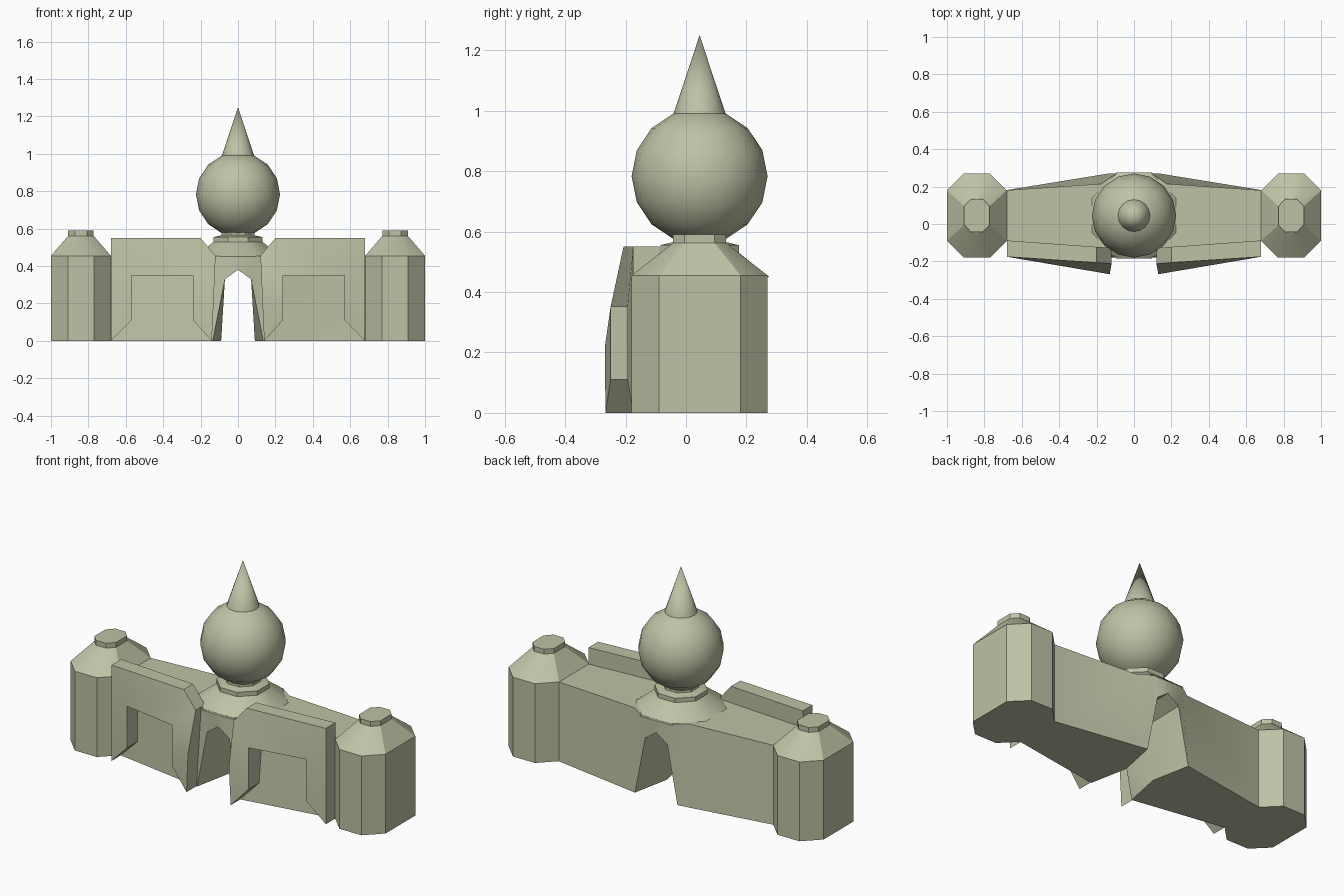
import bpy, bmesh, math
from mathutils import Matrix

cube = bpy.data.objects.get("Cube")
if cube:
    bpy.data.objects.remove(cube)

CY = 0.045   # depth centre of walls, towers and dome
EAVE = 0.455

stone = bpy.data.materials.new("pale_olive_stone")
stone.use_nodes = True
COLOR = (0.515, 0.54, 0.376, 1)
stone.diffuse_color = COLOR
stone.node_tree.nodes["Principled BSDF"].inputs["Base Color"].default_value = COLOR


def finish(name, bm, angle=30):
    bmesh.ops.recalc_face_normals(bm, faces=bm.faces)
    mesh = bpy.data.meshes.new(name)
    bm.to_mesh(mesh)
    bm.free()
    mesh.materials.append(stone)
    ob = bpy.data.objects.new(name, mesh)
    bpy.context.collection.objects.link(ob)
    bpy.ops.object.select_all(action='DESELECT')
    ob.select_set(True)
    bpy.context.view_layer.objects.active = ob
    bpy.ops.object.shade_smooth_by_angle(angle=math.radians(angle))
    return ob


def octagon(hx, hy, ix, iy):
    """Rectangle hx by hy with its corners cut back to ix, iy."""
    return [(hx, -iy), (hx, iy), (ix, hy), (-ix, hy),
            (-hx, iy), (-hx, -iy), (-ix, -hy), (ix, -hy)]


def loft(name, cx, levels):
    """Stack octagons, each level being (ring, height)."""
    bm = bmesh.new()
    rings = [[bm.verts.new((cx + x, CY + y, z)) for x, y in ring] for ring, z in levels]
    for a, b in zip(rings, rings[1:]):
        for i in range(8):
            j = (i + 1) % 8
            bm.faces.new((a[i], a[j], b[j], b[i]))
    bm.faces.new(rings[0])
    bm.faces.new(rings[-1])
    return finish(name, bm)


# Corner towers with hipped roofs and caps
body = octagon(0.16, 0.225, 0.07, 0.135)
cap = octagon(0.068, 0.088, 0.032, 0.05)
for side, name in ((1, "left_tower"), (-1, "right_tower")):
    loft(name, side * 0.84, [(body, 0), (body, EAVE), (cap, 0.562), (cap, 0.59)])

# Roof mound and neck beneath the dome
def regular(r):
    return octagon(r, r, r * 0.414, r * 0.414)

loft("dome_base", 0, [(regular(0.23), EAVE - 0.005), (regular(0.13), 0.53),
                      (regular(0.13), 0.555), (regular(0.088), 0.565),
                      (regular(0.088), 0.6)])

# Dome and spire
bm = bmesh.new()
bmesh.ops.create_uvsphere(bm, u_segments=16, v_segments=8, radius=0.225,
                          matrix=Matrix.Translation((0, CY, 0.783)))
finish("dome", bm)
bm = bmesh.new()
bmesh.ops.create_cone(bm, cap_ends=True, segments=16, radius1=0.086, radius2=0,
                      depth=0.26, matrix=Matrix.Translation((0, CY, 1.12)))
finish("spire", bm)

# Wall with an arched passage that narrows at mid depth
bm = bmesh.new()
for s in (1, -1):
    def point(x, y, z):
        return bm.verts.new((s * x, CY + y, z))
    ends = []
    for d in (-1, 1):
        ends.append(dict(
            out_low=point(0.69, d * 0.135, 0), out_top=point(0.69, d * 0.135, EAVE),
            shoulder=point(0.175, d * 0.17, EAVE), eave=point(0.095, d * 0.225, EAVE),
            mid_eave=point(0, d * 0.225, EAVE), crown=point(0, d * 0.225, 0.38),
            spring=point(0.07, d * 0.225, 0.33), foot=point(0.135, d * 0.225, 0)))
    for e in ends:
        for keys in (("out_low", "out_top", "shoulder", "foot"),
                     ("foot", "shoulder", "eave", "spring"),
                     ("spring", "eave", "mid_eave", "crown")):
            bm.faces.new([e[k] for k in keys])
    f, b = ends
    mid_foot, mid_spring = point(0.09, 0, 0), point(0.075, 0, 0.33)
    mid_crown = point(0, 0, 0.38)
    for e in ends:
        bm.faces.new((e["foot"], mid_foot, e["spring"]))
        bm.faces.new((mid_foot, mid_spring, e["spring"]))
        bm.faces.new((e["spring"], mid_spring, mid_crown, e["crown"]))
    bm.faces.new((f["out_low"], f["foot"], mid_foot, b["foot"], b["out_low"]))
    bm.faces.new((f["out_top"], f["shoulder"], b["shoulder"], b["out_top"]))
    bm.faces.new((f["shoulder"], f["eave"], b["eave"], b["shoulder"]))
    bm.faces.new((f["eave"], f["mid_eave"], b["mid_eave"], b["eave"]))
    bm.faces.new((f["out_low"], f["out_top"], b["out_top"], b["out_low"]))
bmesh.ops.remove_doubles(bm, verts=bm.verts, dist=0.0005)
finish("wall", bm)

# Front panels, each framing a niche that flares open at the ground
OUTLINE = [(0.14, 0), (0.13, 0.22), (0.12, EAVE), (0.2, 0.55), (0.68, 0.55),
           (0.68, 0), (0.57, 0.11), (0.57, 0.35), (0.24, 0.35), (0.24, 0.11)]
FACES = [(0, 9, 1), (1, 9, 8), (1, 8, 2), (2, 8, 3), (3, 8, 7, 4), (4, 7, 6, 5)]
for s, name in ((1, "left_front_panel"), (-1, "right_front_panel")):
    bm = bmesh.new()
    front, back = [], []
    for x, z in OUTLINE:
        t = (0.68 - x) / 0.56
        flare = 0.095 if z < 0.4 else 0.037
        front.append(bm.verts.new((s * x, -0.175 - flare * t, z)))
        back.append(bm.verts.new((s * x, -0.088 - 0.04 * t, z)))
    for loop in FACES:
        bm.faces.new([front[i] for i in loop])
        bm.faces.new([back[i] for i in loop])
    for i in range(len(OUTLINE)):
        j = (i + 1) % len(OUTLINE)
        bm.faces.new((front[i], front[j], back[j], back[i]))
    finish(name, bm, 35)
